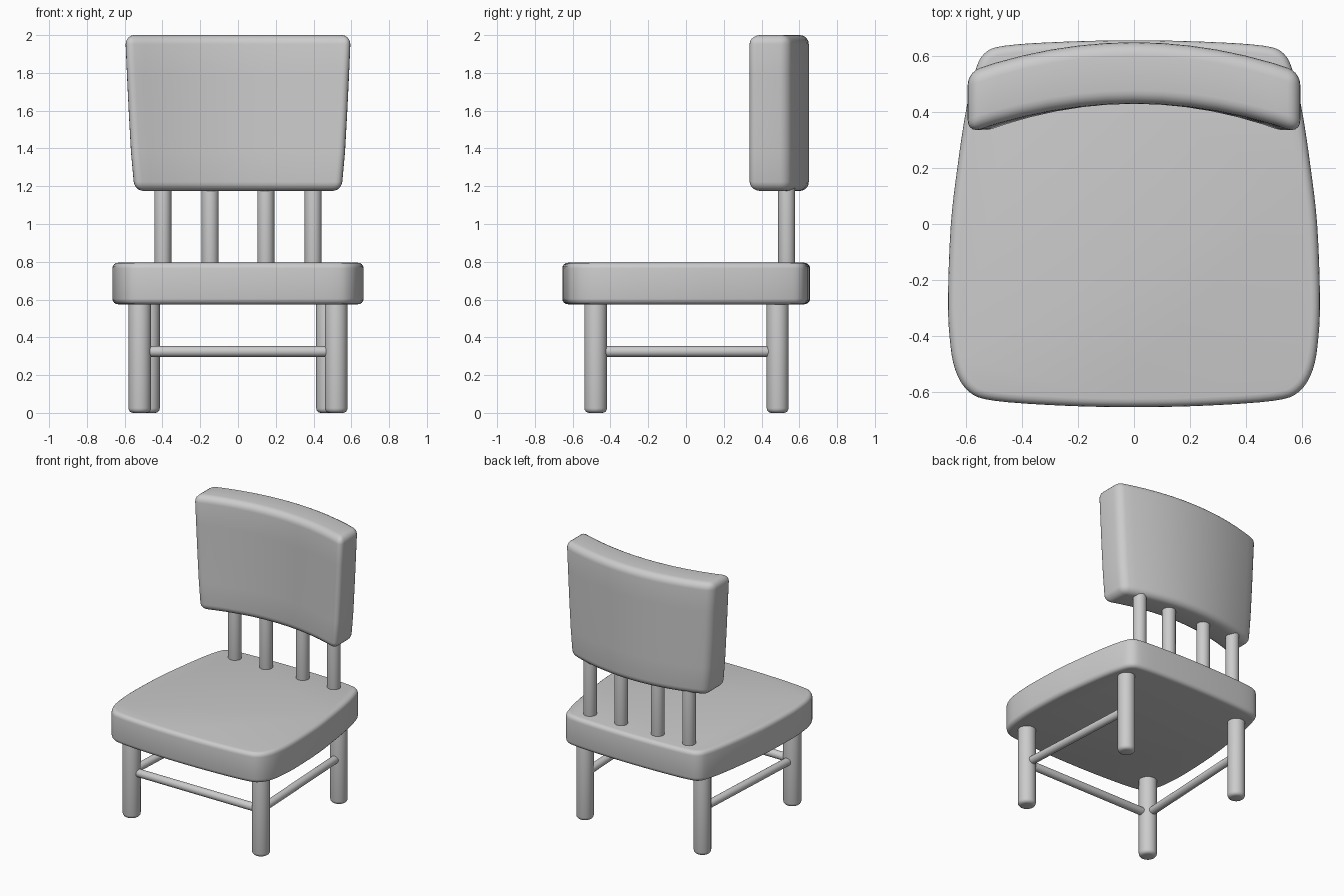
import bpy
import bmesh
from mathutils import Vector

cube = bpy.data.objects.get("Cube")
if cube:
    bpy.data.objects.remove(cube, do_unlink=True)

GREY = (0.6, 0.6, 0.6, 1)
grey = bpy.data.materials.new("plain grey")
grey.use_nodes = True
grey.diffuse_color = GREY
grey.node_tree.nodes["Principled BSDF"].inputs["Base Color"].default_value = GREY


def finish(bm, name, rounding, segments=4):
    """Round the hard edges, then turn the bmesh into a smooth grey object."""
    bmesh.ops.recalc_face_normals(bm, faces=bm.faces)
    hard = [e for e in bm.edges if e.calc_face_angle(0) > 0.9]
    bmesh.ops.bevel(bm, geom=hard, offset=rounding, segments=segments,
                    profile=0.5, affect='EDGES', clamp_overlap=True)
    mesh = bpy.data.meshes.new(name)
    bm.to_mesh(mesh)
    bm.free()
    mesh.materials.append(grey)
    obj = bpy.data.objects.new(name, mesh)
    bpy.context.collection.objects.link(obj)
    bpy.ops.object.select_all(action='DESELECT')
    obj.select_set(True)
    bpy.context.view_layer.objects.active = obj
    bpy.ops.object.shade_smooth_by_angle()
    return obj


def rod(name, start, end, radius, rounding):
    """Round bar between two points."""
    start, end = Vector(start), Vector(end)
    axis = end - start
    bm = bmesh.new()
    bmesh.ops.create_cone(bm, cap_ends=True, segments=28, radius1=radius,
                          radius2=radius, depth=axis.length)
    bm.transform(axis.to_track_quat('Z', 'Y').to_matrix().to_4x4())
    bmesh.ops.translate(bm, verts=bm.verts, vec=(start + end) / 2)
    return finish(bm, name, rounding)


def smooth_loop(points, steps=4):
    """Closed flowing curve through the given points."""
    result = []
    n = len(points)
    for i in range(n):
        a, b, c, d = (Vector(points[(i + k) % n]) for k in (-1, 0, 1, 2))
        for s in range(steps):
            t = s / steps
            result.append(0.5 * (2 * b + (c - a) * t
                                 + (2 * a - 5 * b + 4 * c - d) * t ** 2
                                 + (3 * b - a - 3 * c + d) * t ** 3))
    return result


# Seat: softly rounded slab, narrower towards the back
side = [(0.25, -0.65), (0.5, -0.632), (0.59, -0.6), (0.64, -0.52),
        (0.66, -0.4), (0.665, -0.25), (0.655, 0), (0.632, 0.2),
        (0.602, 0.4), (0.57, 0.54), (0.535, 0.61), (0.46, 0.638), (0.25, 0.652)]
outline = [(0, -0.655)] + side + [(0, 0.657)] + [(-x, y) for x, y in reversed(side)]
bm = bmesh.new()
base = bm.faces.new([bm.verts.new((p.x, p.y, 0.575)) for p in smooth_loop(outline)])
top = bmesh.ops.extrude_face_region(bm, geom=[base], use_keep_orig=True)["geom"]
bmesh.ops.translate(bm, vec=(0, 0, 0.22),
                    verts=[v for v in top if isinstance(v, bmesh.types.BMVert)])
finish(bm, "seat", 0.03)

# Backrest: box bent around the sitter, slightly wider at the top
bm = bmesh.new()
bmesh.ops.create_cube(bm, size=2)
for axis, cuts in ((Vector((1, 0, 0)), 12), (Vector((0, 0, 1)), 4)):
    for i in range(1, cuts):
        bmesh.ops.bisect_plane(bm, geom=bm.verts[:] + bm.edges[:] + bm.faces[:],
                               plane_co=axis * (2 * i / cuts - 1), plane_no=axis)
for v in bm.verts:
    u, depth, height = v.co.x, v.co.y, (v.co.z + 1) / 2
    half_width = 0.548 + 0.049 * height ** 0.7
    v.co = (u * half_width, 0.54 + 0.11 * depth - 0.106 * u * u,
            1.175 + 0.825 * height)
finish(bm, "backrest", 0.048, 5)

# Legs, side stretchers and spindles, mirrored left and right
front_leg = Vector((0.52, -0.478, 0))
back_leg = Vector((0.472, 0.485, 0))
rail_height = Vector((0, 0, 0.325))
leg_top = Vector((0, 0, 0.62))
for label, sign in (("left", 1), ("right", -1)):
    flip = Vector((sign, 1, 1))
    front, back = front_leg * flip, back_leg * flip
    rod(f"front_leg_{label}", front, front + leg_top, 0.06, 0.025)
    rod(f"back_leg_{label}", back, back + leg_top, 0.058, 0.025)
    rod(f"side_stretcher_{label}", front + rail_height, back + rail_height, 0.028, 0.008)
    for place, x in (("outer", 0.398), ("inner", 0.147)):
        rod(f"{place}_spindle_{label}", (sign * x, 0.533, 0.74),
            (sign * x, 0.533, 1.28), 0.045, 0.01)

# Front stretcher
rod("front_stretcher", front_leg + rail_height,
    front_leg * Vector((-1, 1, 1)) + rail_height, 0.028, 0.008)
